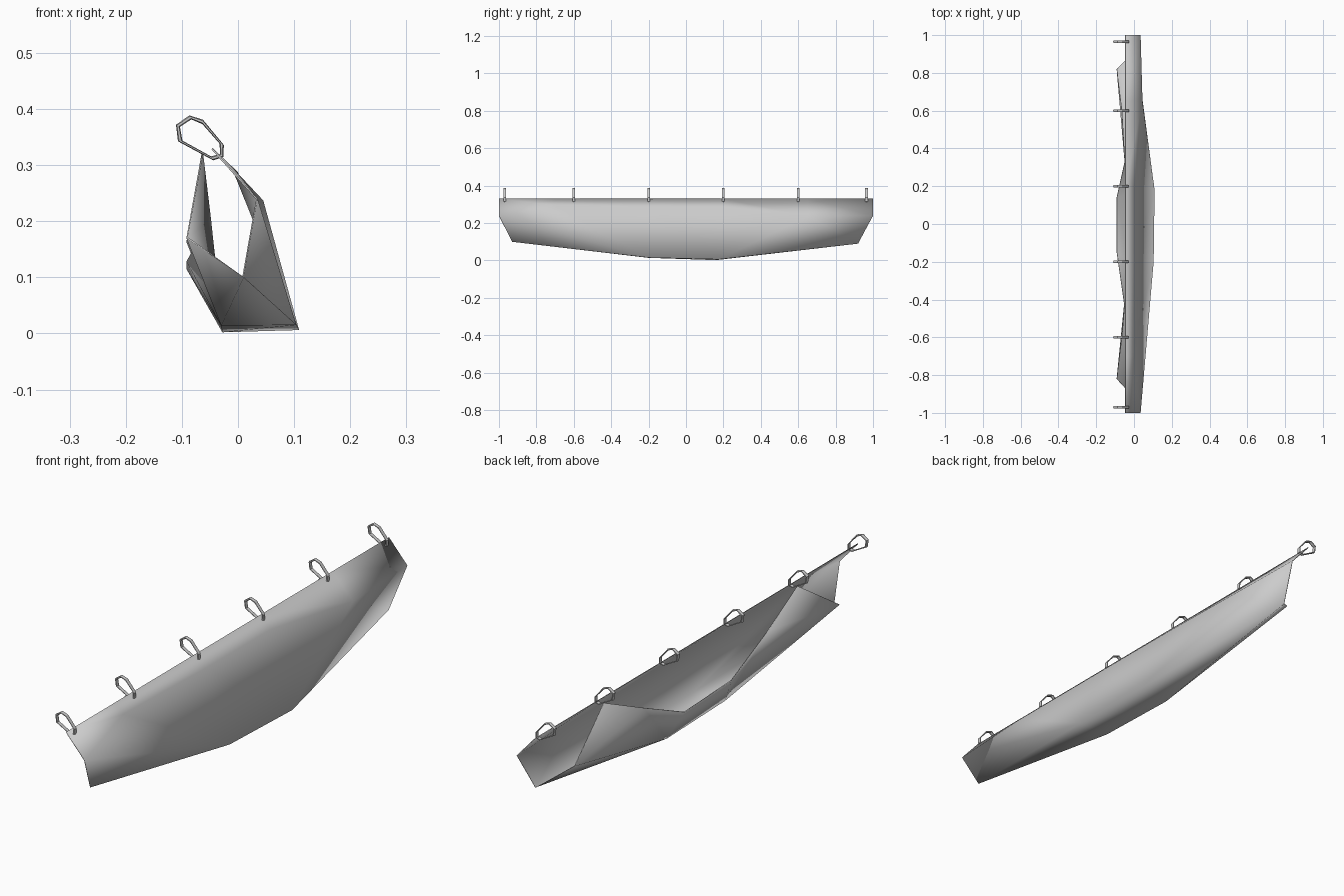
import bpy, bmesh, math

cube = bpy.data.objects.get("Cube")
if cube:
    bpy.data.objects.remove(cube, do_unlink=True)

grey = bpy.data.materials.new("soft_grey")
grey.use_nodes = True
grey.diffuse_color = (0.6, 0.6, 0.6, 1)
grey.node_tree.nodes["Principled BSDF"].inputs["Base Color"].default_value = (0.6, 0.6, 0.6, 1)


def finish(bm, name, angle):
    mesh = bpy.data.meshes.new(name)
    bm.to_mesh(mesh)
    bm.free()
    mesh.materials.append(grey)
    obj = bpy.data.objects.new(name, mesh)
    bpy.context.collection.objects.link(obj)
    bpy.ops.object.select_all(action='DESELECT')
    obj.select_set(True)
    bpy.context.view_layer.objects.active = obj
    bpy.ops.object.shade_smooth_by_angle(angle=math.radians(angle))
    return obj


# Hanging cloth: top hem, shoulder crease, belly and folded-up back flap
bm = bmesh.new()
V = bm.verts.new
stations = [-1, -0.7, -0.2, 0.2, 0.65, 1]
shoulder_xz = [(0.035, 0.24), (-0.008, 0.295), (0.0, 0.287),
               (0.0, 0.285), (0.045, 0.237), (0.035, 0.24)]
hem = [V((-0.045, y, 0.33)) for y in stations]
crease = [V((x, y, z)) for y, (x, z) in zip(stations, shoulder_xz)]
# Each pair holds the front point, then the rear point
corner = [V((0.01, -0.93, 0.10)), V((0.01, 0.92, 0.09))]
outer = [V((0.104, -0.2, 0.015)), V((0.109, 0.18, 0.006))]
inner = [V((-0.03, -0.2, 0.014)), V((-0.028, 0.16, 0.002))]
tip = [V((-0.092, -0.82, 0.17)), V((-0.092, 0.82, 0.163))]
peak = [V((-0.065, -0.6, 0.32)), V((-0.065, 0.6, 0.32))]
dent = [V((-0.051, -0.435, 0.203)), V((-0.05, 0.33, 0.193))]
lip = [V((-0.092, -0.15, 0.128)), V((-0.092, 0.14, 0.115))]

faces = [(hem[i], hem[i + 1], crease[i + 1], crease[i]) for i in range(5)]
# Outer side of the belly
faces += [(crease[0], crease[1], outer[0]), (crease[1], crease[2], outer[0]),
          (crease[2], crease[3], outer[1], outer[0]),
          (crease[3], crease[4], outer[1]),
          (crease[0], outer[0], corner[0]),
          (crease[4], crease[5], corner[1]), (crease[4], corner[1], outer[1])]
# Underside and back between the two ends
faces += [(outer[0], outer[1], inner[1], inner[0]),
          (inner[0], inner[1], lip[1], lip[0])]
# Tapered ends and dented flaps
for i in range(2):
    faces += [(corner[i], outer[i], inner[i]), (corner[i], inner[i], tip[i]),
              (tip[i], peak[i], dent[i]), (tip[i], dent[i], inner[i]),
              (dent[i], lip[i], inner[i])]
made = [bm.faces.new(f) for f in faces]
bmesh.ops.recalc_face_normals(bm, faces=made)
bm.normal_update()
if made[7].normal.x < 0:
    bmesh.ops.reverse_faces(bm, faces=made)
cloth = finish(bm, "hanging_cloth", 180)
layer = cloth.modifiers.new("cloth_thickness", 'SOLIDIFY')
layer.thickness = 0.003
layer.offset = -1

# Faceted hoops along the top hem
loop = [(-0.107, 0.37), (-0.085, 0.385), (-0.063, 0.377), (-0.029, 0.337),
        (-0.029, 0.317), (-0.046, 0.312), (-0.103, 0.343)]
cx = sum(p[0] for p in loop) / len(loop)
cz = sum(p[1] for p in loop) / len(loop)
section = [(math.cos(a) * 0.004, math.sin(a) * 0.008)
           for a in [k * math.tau / 6 for k in range(6)]]
for n, y in enumerate([-0.97, -0.6, -0.2, 0.2, 0.6, 0.965]):
    bm = bmesh.new()
    rows = []
    for x, z in loop:
        r = math.hypot(x - cx, z - cz)
        dx, dz = (x - cx) / r, (z - cz) / r
        rows.append([bm.verts.new((x + dx * a, y + b, z + dz * a)) for a, b in section])
    for i in range(len(rows)):
        p, q = rows[i], rows[(i + 1) % len(rows)]
        for k in range(6):
            m = (k + 1) % 6
            bm.faces.new((p[k], p[m], q[m], q[k]))
    bmesh.ops.recalc_face_normals(bm, faces=bm.faces[:])
    finish(bm, f"hoop_{n + 1}", 30)
